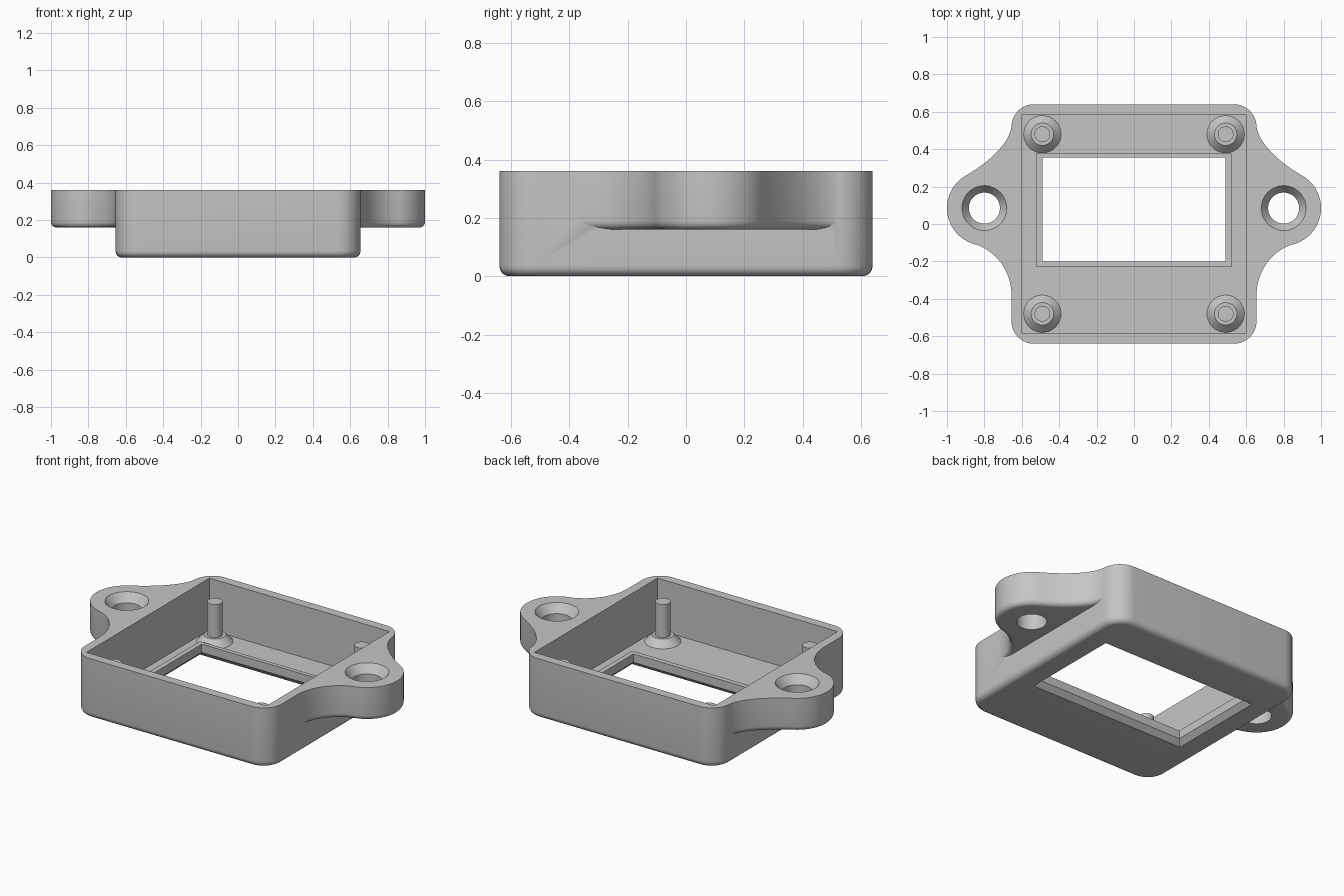
import bpy, bmesh
from math import sin, cos, pi, radians
from mathutils import Vector
from mathutils.geometry import interpolate_bezier

if "Cube" in bpy.data.objects:
    bpy.data.objects.remove(bpy.data.objects["Cube"])

mat = bpy.data.materials.new("light grey plastic")
mat.use_nodes = True
GREY = (0.56, 0.56, 0.56, 1)
mat.diffuse_color = GREY
mat.node_tree.nodes["Principled BSDF"].inputs["Base Color"].default_value = GREY

TOP = 0.36
FLOOR = 0.05
LIP = 0.08


def finish(name, bm):
    bmesh.ops.recalc_face_normals(bm, faces=bm.faces)
    mesh = bpy.data.meshes.new(name)
    bm.to_mesh(mesh)
    bm.free()
    mesh.materials.append(mat)
    obj = bpy.data.objects.new(name, mesh)
    bpy.context.collection.objects.link(obj)
    return obj


def loft(name, rings, fillet=0.0):
    """Skin a stack of (outline, height) rings, optionally rounding the bottom rim."""
    bm = bmesh.new()
    loops = [[bm.verts.new((x, y, z)) for x, y in pts] for pts, z in rings]
    n = len(loops[0])
    for low, high in zip(loops, loops[1:]):
        for i in range(n):
            j = (i + 1) % n
            bm.faces.new((low[i], low[j], high[j], high[i]))
    base = bm.faces.new(loops[0][::-1])
    bm.faces.new(loops[-1])
    bmesh.ops.recalc_face_normals(bm, faces=bm.faces)
    if fillet:
        bmesh.ops.bevel(bm, geom=list(base.edges), offset=fillet, segments=5,
                        profile=0.5, affect='EDGES')
    return finish(name, bm)


def circle(x, y, r, n=48):
    return [(x + r * cos(2 * pi * i / n), y + r * sin(2 * pi * i / n)) for i in range(n)]


def rect(hx, y0, y1):
    return [(-hx, y0), (hx, y0), (hx, y1), (-hx, y1)]


def rounded_rect(hx, hy, r, n=10):
    pts = []
    for k, (sx, sy) in enumerate([(1, 1), (-1, 1), (-1, -1), (1, -1)]):
        for i in range(n + 1):
            a = pi / 2 * (k + i / n)
            pts.append((sx * (hx - r) + r * cos(a), sy * (hy - r) + r * sin(a)))
    return pts


def bezier(*pts, n=14):
    p = [Vector((x, y, 0)) for x, y in pts]
    return [(v.x, v.y) for v in interpolate_bezier(*p, n)]


def combine(target, tool, operation):
    mod = target.modifiers.new(operation.lower(), 'BOOLEAN')
    mod.operation = operation
    mod.solver = 'EXACT'
    mod.object = tool
    bpy.context.view_layer.objects.active = target
    bpy.ops.object.modifier_apply(modifier=mod.name)
    bpy.data.objects.remove(tool)


def smooth(obj):
    bpy.ops.object.select_all(action='DESELECT')
    obj.select_set(True)
    bpy.context.view_layer.objects.active = obj
    bpy.ops.object.shade_smooth_by_angle(angle=radians(30))


# Box shell with rounded corners
body = rounded_rect(0.655, 0.64, 0.12)
tray = loft("tray", [(body, 0), (body, TOP)], 0.035)

# Mounting ears blending into the side walls
EAR_X, EAR_Y, EAR_R = 0.8, 0.085, 0.2


def on_ear(deg):
    a = radians(deg)
    return (EAR_X + EAR_R * cos(a), EAR_Y + EAR_R * sin(a))


lower = bezier((0.655, -0.38), (0.655, -0.24), (0.752, -0.134), on_ear(-75))
tip = [on_ear(d) for d in range(-70, 60, 5)]
upper = bezier(on_ear(60), (0.77, 0.333), (0.67, 0.43), (0.655, 0.52))
outline = [(0.55, -0.38)] + lower + tip + upper + [(0.55, 0.52)]
for side in (1, -1):
    pts = [(side * x, y) for x, y in outline]
    combine(tray, loft("ear", [(pts, 0.16), (pts, TOP)], 0.03), 'UNION')

# Cavity
inside = rect(0.6, -0.585, 0.585)
combine(tray, loft("cavity_cutter", [(inside, FLOOR), (inside, 0.5)]), 'DIFFERENCE')

# Raised lip around the window, then the window with its flared underside
lip = rect(0.52, -0.23, 0.38)
combine(tray, loft("window_lip", [(lip, 0.04), (lip, LIP)]), 'UNION')
opening = rect(0.49, -0.2, 0.355)
flare = [(rect(0.54, -0.25, 0.397), -0.02), (opening, 0.03), (opening, 0.2)]
combine(tray, loft("window_cutter", flare), 'DIFFERENCE')

# Countersunk screw holes
for side in (1, -1):
    x = side * EAR_X
    wide, narrow = circle(x, EAR_Y, 0.12), circle(x, EAR_Y, 0.083)
    hole = [(narrow, 0.1), (narrow, TOP - 0.05), (wide, TOP), (wide, 0.45)]
    combine(tray, loft("hole_cutter", hole), 'DIFFERENCE')
smooth(tray)

# Locating pins on conical feet
for xs, xname in ((1, "left"), (-1, "right")):
    for ys, yname in ((1, "back"), (-1, "front")):
        profile = [(0.1, 0.03), (0.1, FLOOR), (0.06, 0.09), (0.042, 0.09), (0.042, 0.29)]
        rings = [(circle(xs * 0.49, ys * 0.48, r, 32), z) for r, z in profile]
        smooth(loft(f"{yname}_{xname}_pin", rings))
